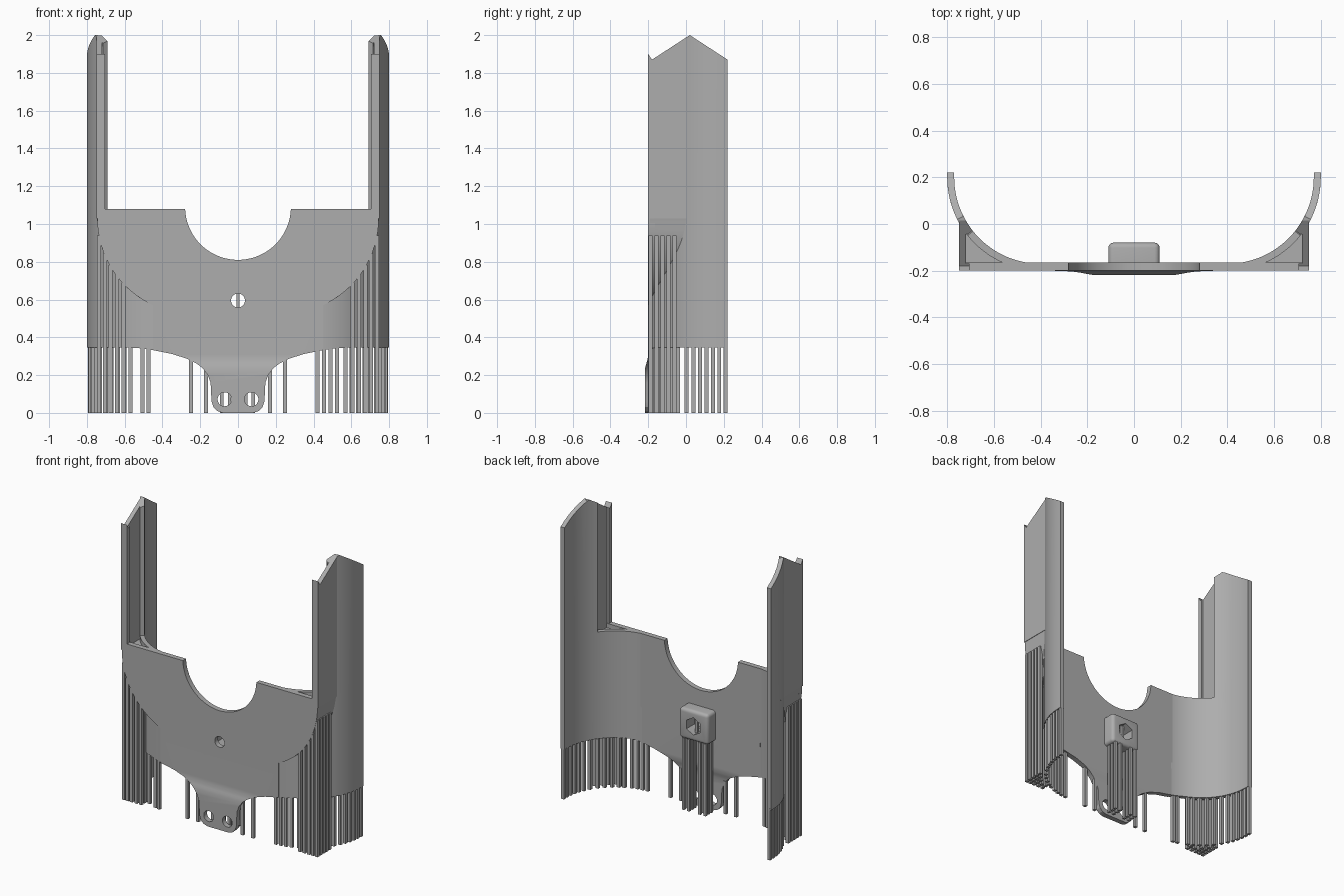
import bpy, bmesh, math
from mathutils import Vector

cube = bpy.data.objects.get("Cube")
if cube:
    bpy.data.objects.remove(cube, do_unlink=True)

grey = bpy.data.materials.new("plain_grey")
grey.use_nodes = True
COLOUR = (0.42, 0.42, 0.42, 1)
grey.diffuse_color = COLOUR
grey.node_tree.nodes["Principled BSDF"].inputs["Base Color"].default_value = COLOUR

# Shared dimensions
CX, CY, R_OUT, R_IN = 0.4, 0.2, 0.4, 0.37
FRONT, BACK, TOP, FLOOR = -0.2, -0.165, 1.08, 1.05
SIDES = {"left": 1, "right": -1}
parts = []


def finish(name, bm):
    bmesh.ops.recalc_face_normals(bm, faces=bm.faces)
    mesh = bpy.data.meshes.new(name)
    bm.to_mesh(mesh)
    bm.free()
    mesh.materials.append(grey)
    ob = bpy.data.objects.new(name, mesh)
    bpy.context.collection.objects.link(ob)
    parts.append(ob)
    return ob


def strip(name, pairs, low, high, side):
    """Closed wall through pairs of plan points, with heights given by functions."""
    bm = bmesh.new()
    rings = []
    for a, b in pairs:
        rings.append([bm.verts.new((side * x, y, f(x, y)))
                      for (x, y), f in ((a, low), (b, low), (b, high), (a, high))])
    for p, q in zip(rings, rings[1:]):
        for i in range(4):
            j = (i + 1) % 4
            bm.faces.new((p[i], p[j], q[j], q[i]))
    bm.faces.new(rings[0])
    bm.faces.new(rings[-1])
    return finish(name, bm)


def bar(bm, x, y, z0, z1, w=0.021):
    ret = bmesh.ops.create_cube(bm, size=1)
    for v in ret["verts"]:
        v.co = Vector((x + v.co.x * w, y + v.co.y * w, z0 + (v.co.z + 0.5) * (z1 - z0)))


def cut_hole(ob, x, z, r, sides, depth=0.5):
    bpy.ops.mesh.primitive_cylinder_add(vertices=sides, radius=r, depth=depth,
                                        location=(x, -0.2, z), rotation=(math.pi / 2, 0, 0))
    cutter = bpy.context.object
    mod = ob.modifiers.new("hole", 'BOOLEAN')
    mod.operation, mod.solver, mod.object = 'DIFFERENCE', 'EXACT', cutter
    bpy.context.view_layer.objects.active = ob
    bpy.ops.object.modifier_apply(modifier=mod.name)
    bpy.data.objects.remove(cutter, do_unlink=True)


def curve_y(x, r):
    return CY - math.sqrt(max(r * r - (x - CX) ** 2, 0))


def underside(x, y=0):
    return 0.345 - 0.022 * max(0, (0.56 - x) / 0.16) ** 1.5


def shoulder(x, y=0):
    return 1.03 - math.sqrt(max(0.506 ** 2 - (x - 0.239) ** 2, 0))


def roof(x, y):
    return 1.9 if y <= FRONT else 2 - 0.65 * abs(y - 0.02)


def flat(z):
    return lambda x, y: z


def arc_pair(t):
    c, s = math.cos(t), math.sin(t)
    return ((CX + R_OUT * c, CY - R_OUT * s), (CX + R_IN * c, CY - R_IN * s))


# Front plate: half outline mirrored, with a round notch in the top edge
half = [(0.28 * math.sin(a), 1.09 - 0.28 * math.cos(a))
        for a in (math.radians(88 * i / 20) for i in range(21))]
half[-1] = (0.28, TOP)
half += [(0.745, TOP), (0.745, 1.03)]
for i in range(1, 17):
    a = math.radians(65.4 * i / 16)
    half.append((0.239 + 0.506 * math.cos(a), 1.03 - 0.506 * math.sin(a)))
half += [(0.45, 0.332), (0.35, 0.312), (0.27, 0.287), (0.22, 0.262), (0.185, 0.235),
         (0.16, 0.2), (0.145, 0.16), (0.14, 0.06), (0.13, 0.03), (0.11, 0.01), (0.08, 0)]
outline = half + [(-x, z) for x, z in reversed(half[1:])]
bm = bmesh.new()
face = bm.faces.new([bm.verts.new((x, FRONT, z)) for x, z in outline])
new = bmesh.ops.extrude_face_region(bm, geom=[face])["geom"]
bmesh.ops.translate(bm, vec=(0, BACK - FRONT, 0),
                    verts=[g for g in new if isinstance(g, bmesh.types.BMVert)])
# Lower tab steps gently forward
for z in (0.31, 0.28, 0.25, 0.22):
    bmesh.ops.bisect_plane(bm, geom=bm.verts[:] + bm.edges[:] + bm.faces[:],
                           plane_co=(0, 0, z), plane_no=(0, 0, 1))
for v in bm.verts:
    t = min(max((0.31 - v.co.z) / 0.09, 0), 1)
    v.co.y -= 0.018 * t * t * (3 - 2 * t)
plate = finish("front_plate", bm)
cut_hole(plate, 0, 0.595, 0.037, 28)
for s in (1, -1):
    cut_hole(plate, s * 0.071, 0.072, 0.037, 28)

# Nut holder behind the plate
bm = bmesh.new()
bmesh.ops.create_cube(bm, size=1)
for v in bm.verts:
    v.co = Vector((v.co.x * 0.22, -0.125 + v.co.y * 0.09, 0.595 + v.co.z * 0.21))
edges = [e for e in bm.edges if any(v.co.y > -0.1 for v in e.verts)]
bmesh.ops.bevel(bm, geom=edges, offset=0.022, segments=4, profile=0.5, affect='EDGES')
holder = finish("nut_holder", bm)
cut_hole(holder, 0, 0.595, 0.06, 6)

for label, s in SIDES.items():
    # Curved side wall
    pairs = [arc_pair(math.radians(90 - 90 * i / 28)) for i in range(29)]
    pairs.append(((0.8, 0.22), (0.77, 0.22)))
    strip(label + "_curved_wall", pairs, underside, lambda x, y: TOP if x < 0.72 else FLOOR, s)

    # Tall post continuing the wall
    peak = math.asin((CY - 0.02) / R_OUT)
    angles = [math.radians(38) + (peak - math.radians(38)) * i / 4 for i in range(5)]
    angles += [peak * (1 - i / 8) for i in range(1, 9)]
    post = [arc_pair(t) for t in angles] + [((0.8, 0.22), (0.77, 0.22))]
    strip(label + "_post", post, flat(FLOOR - 0.02), roof, s)

    # Straight rib and its front lip
    rib = [((x0, y), (0.75, y)) for x0, y in
           ((0.705, FRONT), (0.705, -0.18), (0.705, -0.17), (0.72, -0.169), (0.72, 0.015))]
    strip(label + "_rib", rib, flat(FLOOR - 0.02), roof, s)

    # Solid shoulder between plate and wall, rounded below
    xs = [0.239 + 0.509 * math.cos(math.radians(65 * i / 20)) for i in range(21)]
    block = [((x, -0.19), (x, curve_y(x, R_OUT - 0.01))) for x in xs]
    strip(label + "_shoulder", block, shoulder, flat(FLOOR), s)

    # Thin upright supports under the shoulder
    bm = bmesh.new()
    for x in (0.605, 0.64, 0.675, 0.705, 0.735):
        y = -0.188
        while y < curve_y(x, R_OUT) - 0.012:
            bar(bm, s * x, y, 0, shoulder(x) + 0.01)
            y += 0.032
    finish(label + "_shoulder_supports", bm)

    # Thin upright supports under the wall
    bm = bmesh.new()
    front_x = (0.42, 0.455, 0.49, 0.525) if s > 0 else (0.475, 0.505)
    for x in front_x + (0.57, 0.6, 0.635, 0.67, 0.7, 0.73):
        bar(bm, s * x, curve_y(x, 0.385), 0, underside(x) + 0.01)
    for i in range(6):
        y = 0.04 + 0.034 * i
        x = CX + math.sqrt(0.385 ** 2 - (CY - y) ** 2)
        bar(bm, s * x, y, 0, 0.355)
    for x, z in ((0.25, 0.285), (0.17, 0.225)):
        bar(bm, s * x, -0.19, 0, z)
    finish(label + "_wall_supports", bm)

# Supports under and inside the nut holder
bm = bmesh.new()
for x in (-0.085, -0.045, 0.04, 0.08):
    for y in (-0.15, -0.12, -0.09):
        bar(bm, x, y, 0, 0.495, 0.018)
bar(bm, 0, -0.12, 0.54, 0.65, 0.018)
finish("nut_holder_supports", bm)

bpy.ops.object.select_all(action='DESELECT')
for ob in parts:
    ob.select_set(True)
bpy.context.view_layer.objects.active = parts[0]
bpy.ops.object.shade_smooth_by_angle(angle=math.radians(25))
